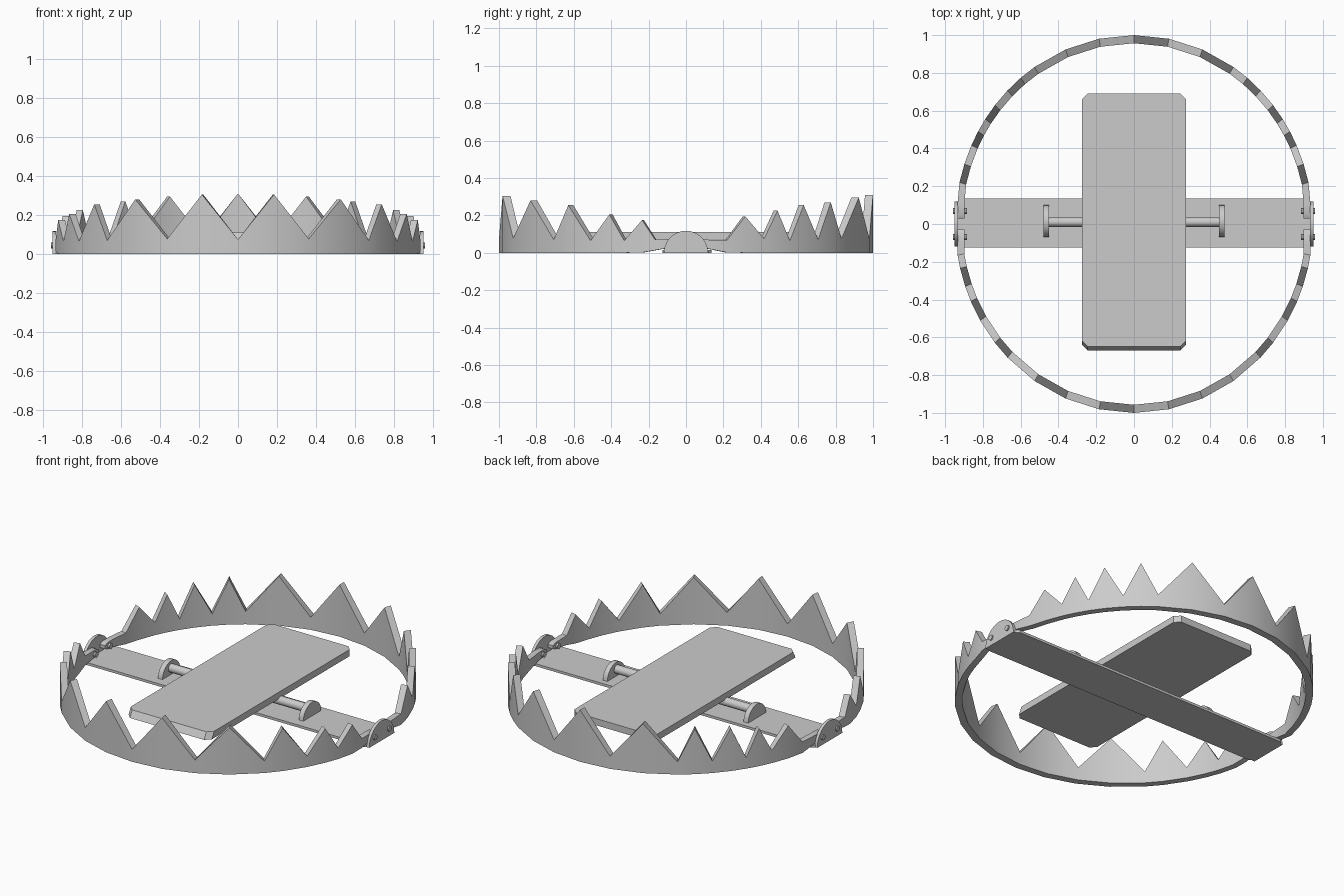
import bpy, bmesh
from math import sin, cos, pi, radians, asin, degrees

if "Cube" in bpy.data.objects:
    bpy.data.objects.remove(bpy.data.objects["Cube"])


def make_object(name, bm):
    bmesh.ops.recalc_face_normals(bm, faces=bm.faces)
    me = bpy.data.meshes.new(name)
    bm.to_mesh(me)
    bm.free()
    ob = bpy.data.objects.new(name, me)
    bpy.context.collection.objects.link(ob)
    return ob


def prism(name, pts, vec):
    """Extrude a closed 3D outline along vec."""
    bm = bmesh.new()
    a = [bm.verts.new(p) for p in pts]
    b = [bm.verts.new([p[i] + vec[i] for i in range(3)]) for p in pts]
    bm.faces.new(a)
    bm.faces.new(b[::-1])
    n = len(pts)
    for i in range(n):
        bm.faces.new((a[i], a[(i + 1) % n], b[(i + 1) % n], b[i]))
    return make_object(name, bm)


def half_disc(name, x0, x1, y, z, r, n=14):
    pts = [(x0, y + r * cos(pi * i / n), z + r * sin(pi * i / n)) for i in range(n + 1)]
    return prism(name, pts, (x1 - x0, 0, 0))


def x_rod(name, x0, x1, y, z, r, n=16):
    pts = [(x0, y + r * cos(2 * pi * i / n), z + r * sin(2 * pi * i / n)) for i in range(n)]
    return prism(name, pts, (x1 - x0, 0, 0))


def octagon(hx, y0, y1, c, z):
    return [(-hx + c, y0, z), (hx - c, y0, z), (hx, y0 + c, z), (hx, y1 - c, z),
            (hx - c, y1, z), (-hx + c, y1, z), (-hx, y1 - c, z), (-hx, y0 + c, z)]


def jaw(name, side, profile):
    """profile: (angle from jaw middle, top z, bottom z), mirrored across x."""
    mirrored = [(-a, t, b) for a, t, b in profile[::-1] if a > 0]
    bm = bmesh.new()
    rows = []
    for a, t, b in mirrored + profile:
        s, c = sin(radians(a)), cos(radians(a))
        ox = max(-0.934, min(0.934, 0.947 * s))
        outer, inner = (ox, side * c), (ox - 0.036 * s, side * c * 0.957)
        rows.append([bm.verts.new((*p, z)) for p, z in
                     ((outer, b), (outer, t), (inner, t), (inner, b))])
    for r, q in zip(rows, rows[1:]):
        for i in range(4):
            j = (i + 1) % 4
            bm.faces.new((r[i], r[j], q[j], q[i]))
    bm.faces.new(rows[0])
    bm.faces.new(rows[-1][::-1])
    return make_object(name, bm)


# toothed jaws, teeth staggered so they interlock
end = [(83.8, .07, .024), (87, .07, .03), (88.3, .06, .04)]
back = [(0, .31, 0), (11.25, .075, 0), (22.5, .295, 0), (33.75, .075, 0), (39.3, .27, 0),
        (45, .07, 0), (51, .255, 0), (56.25, .065, 0), (60.7, .225, 0), (65.3, .075, 0),
        (71.5, .195, 0), (77.3, .068, .002)] + end
front = [(0, .075, 0), (11.25, .305, 0), (22.5, .078, 0), (33.75, .28, 0), (45, .07, 0),
         (51, .255, 0), (59.3, .065, 0), (65.8, .205, 0), (70.7, .065, 0),
         (76.4, .175, .002), (80.5, .07, .014)] + end
jaw("back_jaw", 1, back)
jaw("front_jaw", -1, front)

# base strip
prism("base_strip", octagon(.95, -.125, .135, .03, 0), (0, 0, .015))

# trigger plate with sloped front edge
plate = prism("trigger_plate", octagon(.275, -.67, .69, .03, .07), (0, 0, .04))
for v in plate.data.vertices:
    if v.co.z > .1 and v.co.y < -.6:
        v.co.y += .022

# trigger rod under the plate
x_rod("trigger_rod", -.47, .47, .01, .055, .025)

for s, tag in ((-1, "left"), (1, "right")):
    # rod bracket
    half_disc(tag + "_rod_bracket", s * .45, s * .48, .015, .012, .085)
    # hinge lug with two pins
    half_disc(tag + "_hinge_lug", s * .932, s * .95, 0, 0, .118)
    for e, end_tag in ((-1, "front"), (1, "back")):
        x_rod(f"{tag}_{end_tag}_hinge_pin", s * .885, s * .958, e * .068, .045, .016, 10)

# smooth the round parts and the jaw sides, keep edges sharp
for ob in bpy.context.collection.objects:
    ob.select_set(True)
    bpy.context.view_layer.objects.active = ob
bpy.ops.object.shade_smooth_by_angle(angle=radians(30))
